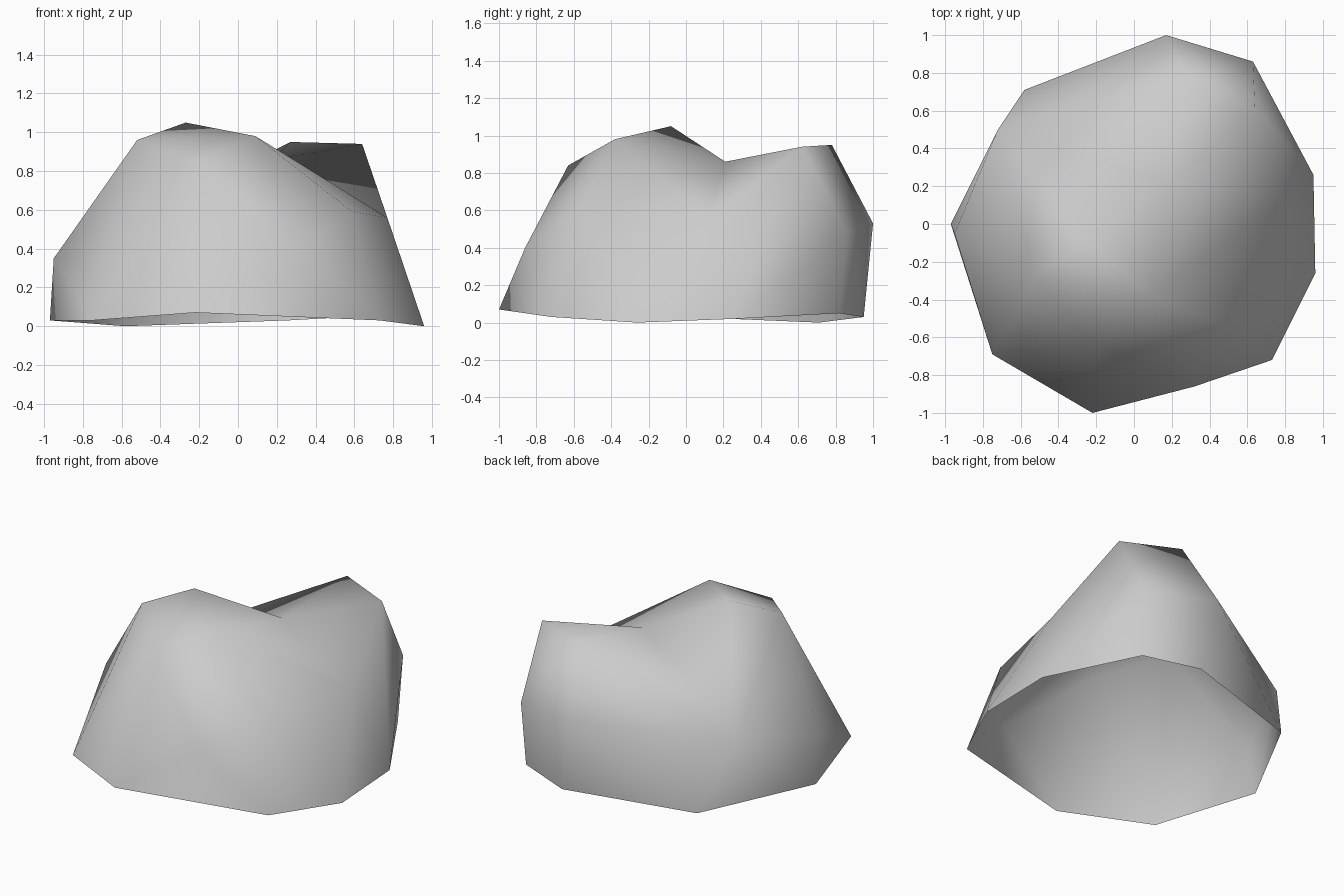
import bpy
import bmesh

cube = bpy.data.objects.get("Cube")
if cube:
    bpy.data.objects.remove(cube)

stone = bpy.data.materials.new("stone grey")
stone.use_nodes = True
colour = (0.6, 0.6, 0.6, 1.0)
stone.diffuse_color = colour
stone.node_tree.nodes["Principled BSDF"].inputs["Base Color"].default_value = colour

# Corner points: lower case on the ground rim, upper case on the shell
POINTS = {
    # ground rim, counterclockwise from the front
    "a": (-.22, -1, .07), "b": (.73, -.72, .03), "c": (.96, -.26, 0),
    "d": (.95, .26, .02), "e": (.62, .82, .05), "f": (.26, .95, .03),
    "g": (-.58, .71, 0), "h": (-.97, 0, .03), "i": (-.75, -.69, .03),
    # shoulder, counterclockwise from the front
    "P": (.32, -.86, .4), "R": (.59, -.57, .59), "T": (.77, .12, .56),
    "E": (.64, .62, .94), "F": (.63, .86, .48), "H": (.17, 1, .53),
    "I": (-.72, .5, .44), "G": (-.95, -.05, .35), "B": (-.52, -.28, .96),
    "Q": (-.2, -.63, .84),
    # front crest, saddle and back crest
    "C": (.09, -.38, .98), "A": (-.27, -.08, 1.05),
    "S": (.18, .21, .86), "D": (.27, .78, .95),
}

bm = bmesh.new()
corner = {name: bm.verts.new(co) for name, co in POINTS.items()}


def triangle(names):
    bm.faces.new([corner[n] for n in names])


def stitch(lower, upper, walk):
    """Fill between two paths; each letter of walk steps along Lower or Upper."""
    low, up = 0, 0
    for step in walk:
        if step == "L":
            triangle((lower[low], lower[low + 1], upper[up]))
            low += 1
        else:
            triangle((lower[low], upper[up + 1], upper[up]))
            up += 1


# Side walls from the rim to the shoulder
stitch("abcdefghia", "PRTEFHIGBQP", "LULULUULLULULULUULU")
# Crown from the shoulder to the crests
stitch("QPRTEFHIG", "CSDSAB", "LLLULULLLUUUL")
for cap in ("BQC", "ABC", "SAC"):
    triangle(cap)

bmesh.ops.recalc_face_normals(bm, faces=bm.faces)
for face in bm.faces:
    face.smooth = True

mesh = bpy.data.meshes.new("boulder")
bm.to_mesh(mesh)
bm.free()
mesh.materials.append(stone)
boulder = bpy.data.objects.new("boulder", mesh)
bpy.context.collection.objects.link(boulder)
